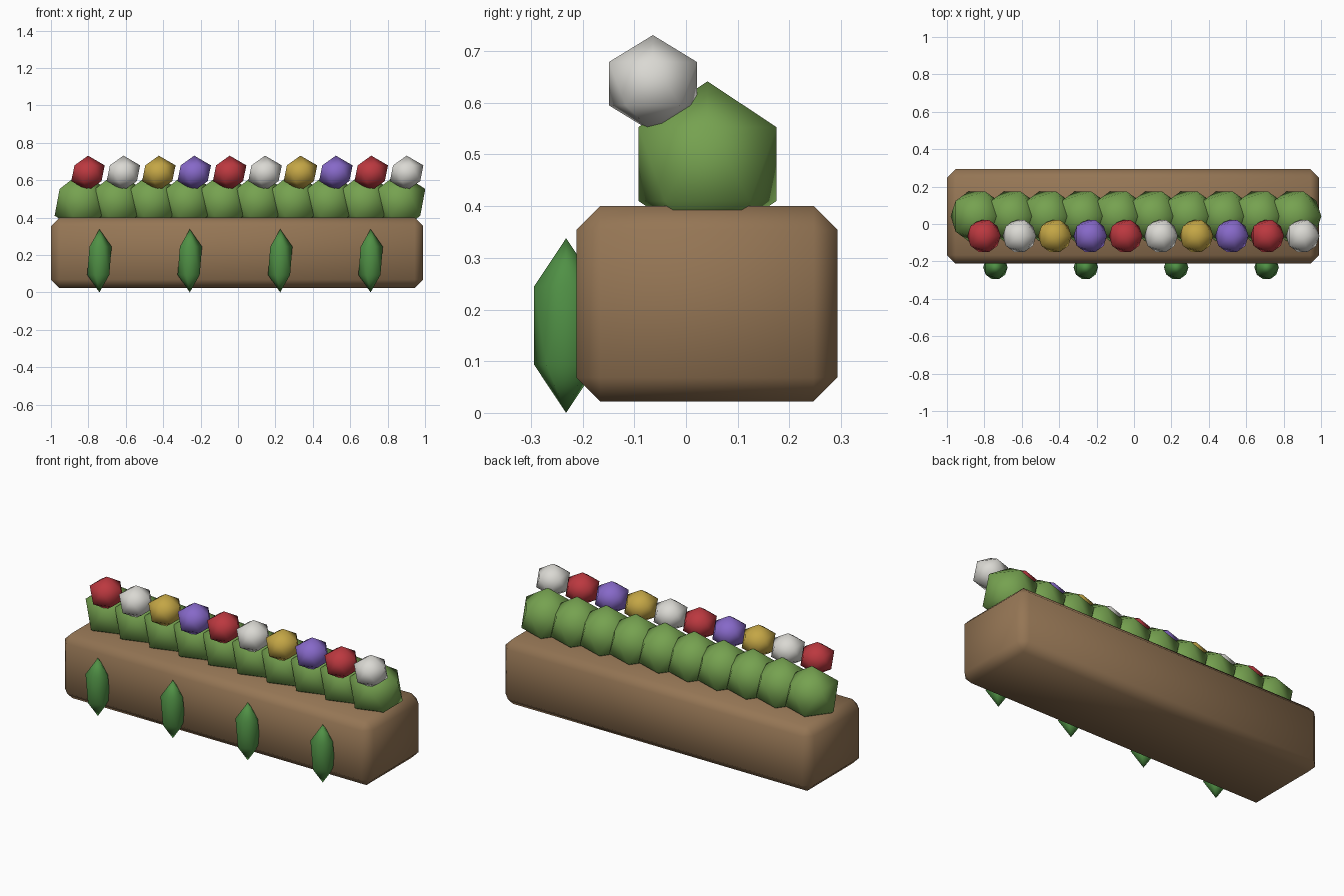
import bpy

if "Cube" in bpy.data.objects:
    bpy.data.objects.remove(bpy.data.objects["Cube"])


def material(name, rgb):
    m = bpy.data.materials.new(name)
    m.diffuse_color = (*rgb, 1)
    m.use_nodes = True
    m.node_tree.nodes["Principled BSDF"].inputs["Base Color"].default_value = m.diffuse_color
    return m


def finish(name, mat):
    ob = bpy.context.object
    ob.name = name
    ob.data.materials.append(mat)
    bpy.ops.object.shade_smooth()
    return ob


def blob(name, loc, radius, height, mat):
    """Low-poly icosahedron, stretched to half-height `height`."""
    bpy.ops.mesh.primitive_ico_sphere_add(subdivisions=1, radius=1, location=loc)
    ob = finish(name, mat)
    ob.scale = (radius, radius, height)
    return ob


wood = material("wood", (0.30, 0.18, 0.09))
bush = material("bush", (0.18, 0.36, 0.08))
leaf = material("leaf", (0.08, 0.28, 0.06))
petals = [
    material("red", (0.50, 0.04, 0.05)),
    material("white", (0.70, 0.69, 0.65)),
    material("yellow", (0.55, 0.38, 0.06)),
    material("purple", (0.24, 0.14, 0.58)),
]

# Chamfered wooden planter
bpy.ops.mesh.primitive_cube_add(size=1, location=(-0.005, 0.0405, 0.2115))
box = finish("planter_box", wood)
box.scale = (1.99, 0.505, 0.378)
bpy.ops.object.transform_apply(location=False, rotation=False, scale=True)
bevel = box.modifiers.new("chamfer", "BEVEL")
bevel.width = 0.046
bevel.segments = 1

# Row of bushes with a flower in front of each
for i in range(10):
    blob(f"bush_{i + 1}", (-0.84 + i * 0.189, 0.0415, 0.4815), 0.157, 0.16, bush)
    blob(f"flower_{i + 1}", (-0.802 + i * 0.1893, -0.064, 0.637),
         0.1, 0.094, petals[i % 4])

# Trailing leaves on the front face
for i in range(4):
    blob(f"trailing_leaf_{i + 1}", (-0.741 + i * 0.4833, -0.232, 0.169),
         0.073, 0.169, leaf)
